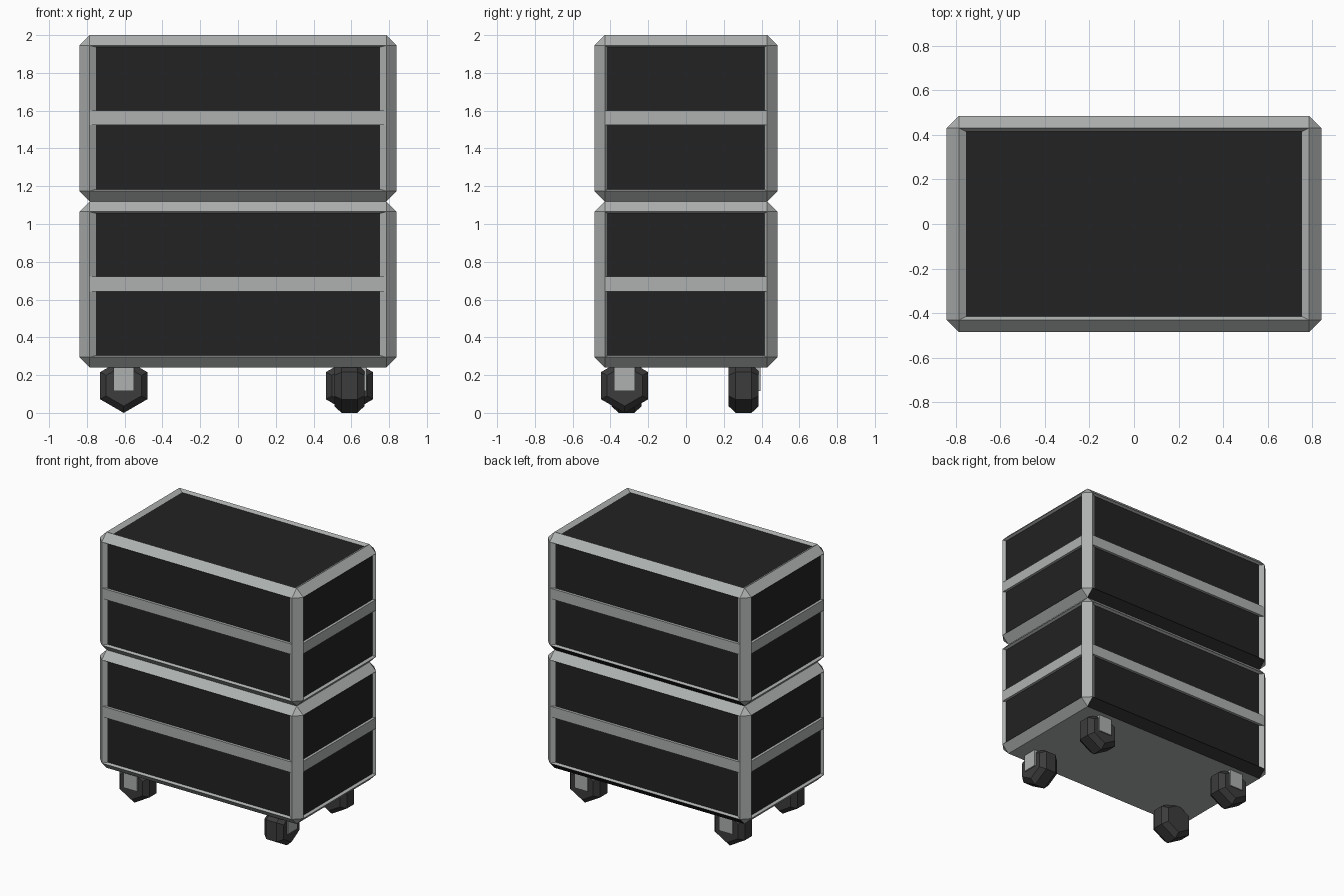
import bpy, bmesh, math
from mathutils import Matrix, Vector

if "Cube" in bpy.data.objects:
    bpy.data.objects.remove(bpy.data.objects["Cube"])

HX, HY, CH = 0.84, 0.485, 0.055   # case half sizes and edge chamfer


def material(name, c):
    m = bpy.data.materials.new(name)
    m.diffuse_color = (*c, 1)
    m.use_nodes = True
    m.node_tree.nodes["Principled BSDF"].inputs["Base Color"].default_value = m.diffuse_color
    return m


METAL = material("grey metal", (0.42, 0.44, 0.43))
PANEL = material("black panel", (0.016, 0.016, 0.016))
RUBBER = material("dark rubber", (0.045, 0.045, 0.045))


def finish(bm, name, mats):
    bmesh.ops.recalc_face_normals(bm, faces=bm.faces)
    me = bpy.data.meshes.new(name)
    bm.to_mesh(me)
    bm.free()
    for m in mats:
        me.materials.append(m)
    ob = bpy.data.objects.new(name, me)
    bpy.context.collection.objects.link(ob)
    return ob


def box(bm, lo, hi):
    lo, hi = Vector(lo), Vector(hi)
    mat = Matrix.Translation((lo + hi) / 2) @ Matrix.Diagonal((*(hi - lo), 1))
    return bmesh.ops.create_cube(bm, size=1, matrix=mat)["verts"]


def case(name, z0, z1):
    """Chamfered box with recessed black panels on the top and four sides."""
    bm = bmesh.new()
    box(bm, (-HX, -HY, z0), (HX, HY, z1))
    bmesh.ops.bevel(bm, geom=bm.edges[:], offset=CH, segments=1, affect='EDGES')
    bm.normal_update()
    faces = [f for f in bm.faces if max(map(abs, f.normal)) > 0.99 and f.normal.z > -0.5]
    for f in bm.faces:      # the panel wraps under the lower back edge
        if f.normal.y > 0.6 and f.normal.z < -0.6:
            f.material_index = 1
    for f in faces:
        n = f.normal.copy()
        bmesh.ops.inset_individual(bm, faces=[f], thickness=0.012, depth=-0.02)
        f.material_index = 1
        for v in f.verts:
            if abs(n.x) < 0.5:
                v.co.x = math.copysign(0.753, v.co.x)
            if abs(n.y) < 0.5:
                v.co.y = math.copysign(0.415, v.co.y)
    finish(bm, name, [METAL, PANEL])


def bands(name, z0, z1):
    """Flat bar across the middle of each of the four sides."""
    bm = bmesh.new()
    for s in (-1, 1):
        y = sorted((s * (HY - 0.03), s * HY))
        x = sorted((s * (HX - 0.03), s * HX))
        box(bm, (-HX + CH, y[0], z0), (HX - CH, y[1], z1))
        box(bm, (x[0], -HY + CH, z0), (x[1], HY - CH, z1))
    finish(bm, name, [METAL])


def caster(name, x, y, turn):
    """Six-sided wheel with chamfered rim; the bracket side faces -y before turning."""
    R, zc = 0.144, 0.144
    bm = bmesh.new()
    rings = []
    for d, r in ((-0.08, 0.108), (-0.042, R), (0.042, R), (0.08, 0.108)):
        rings.append([bm.verts.new((r * math.sin(k * math.pi / 3), d,
                                    zc - r * math.cos(k * math.pi / 3))) for k in range(6)])
    for a, b in zip(rings, rings[1:]):
        for k in range(6):
            j = (k + 1) % 6
            bm.faces.new((a[k], a[j], b[j], b[k]))
    bm.faces.new(rings[0])
    bm.faces.new(rings[-1])
    place = Matrix.Translation((x, y, 0)) @ Matrix.Rotation(turn, 4, 'Z')
    wheel = finish(bm, name + "_wheel", [RUBBER])
    wheel.matrix_world = place
    bm = bmesh.new()
    box(bm, (-0.055, -0.09, 0.115), (0.055, -0.04, 0.25))
    finish(bm, name + "_bracket", [METAL]).matrix_world = place


# Two stacked cases with their middle bars
case("lower_case", 0.24, 1.12)
case("upper_case", 1.12, 2.0)
bands("lower_bars", 0.642, 0.722)
bands("upper_bars", 1.524, 1.602)

# Casters, each turned its own way
caster("front_left_caster", -0.605, -0.315, 0)
caster("front_right_caster", 0.59, -0.325, math.pi / 2)
caster("back_right_caster", 0.59, 0.305, math.pi)
caster("back_left_caster", -0.605, 0.305, math.pi)
